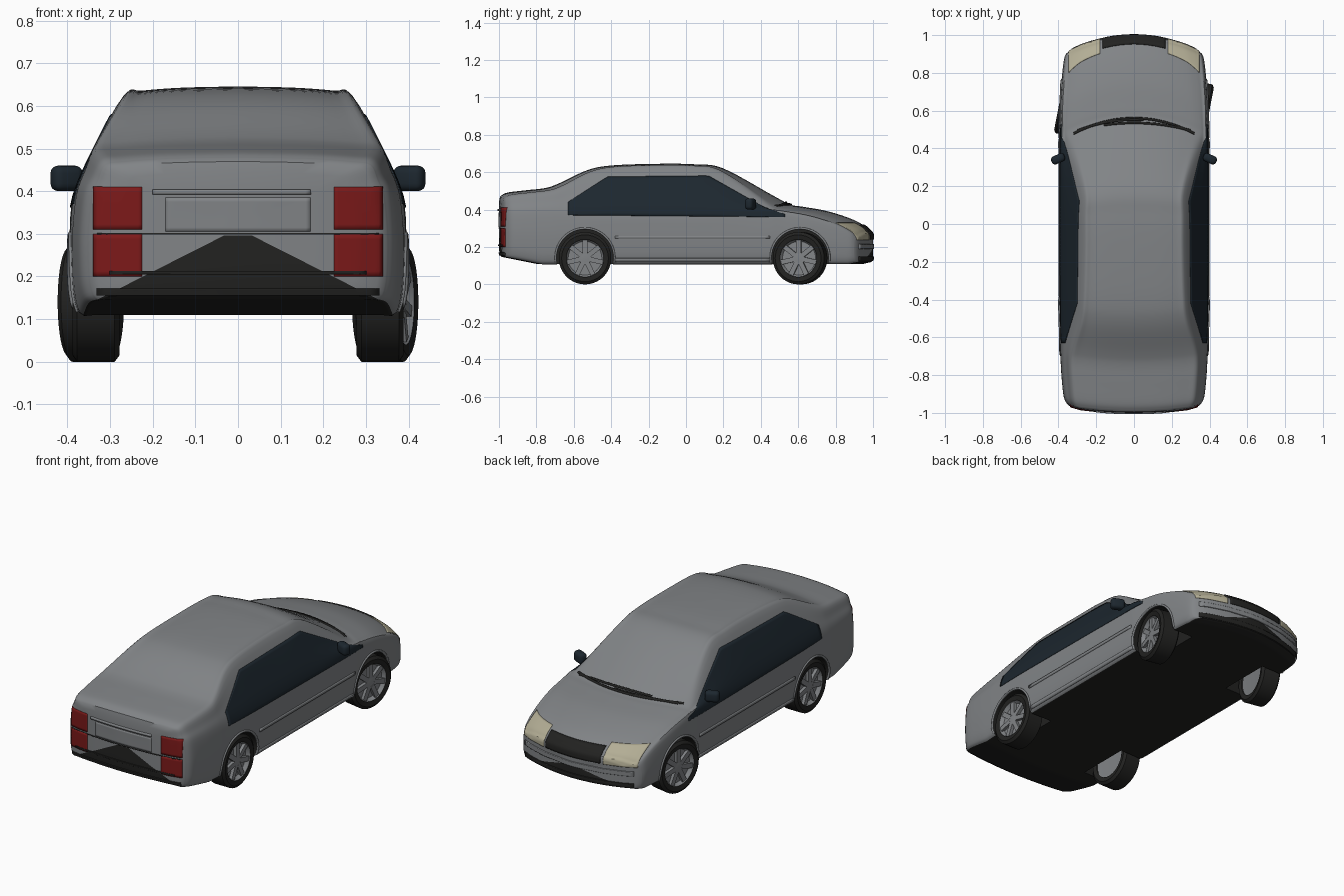
import bpy, bmesh
from math import sin, cos, pi, radians
from mathutils import Vector, Matrix
from mathutils.bvhtree import BVHTree

if "Cube" in bpy.data.objects:
    bpy.data.objects.remove(bpy.data.objects["Cube"])


def material(name, r, g, b):
    m = bpy.data.materials.new(name)
    m.diffuse_color = (r, g, b, 1)
    m.use_nodes = True
    m.node_tree.nodes["Principled BSDF"].inputs["Base Color"].default_value = m.diffuse_color
    return m


PAINT = material("paint", 0.22, 0.23, 0.24)
DARK = material("dark_rubber", 0.016, 0.016, 0.015)
GLASS = material("tinted_glass", 0.012, 0.02, 0.028)
RED = material("red_lens", 0.2, 0.01, 0.01)
CREAM = material("lamp_lens", 0.45, 0.42, 0.3)


def smooth(ob, angle=35):
    bpy.ops.object.select_all(action='DESELECT')
    ob.select_set(True)
    bpy.context.view_layer.objects.active = ob
    bpy.ops.object.shade_smooth_by_angle(angle=radians(angle))


def add(name, bm, *mats, angle=35):
    bmesh.ops.recalc_face_normals(bm, faces=bm.faces)
    me = bpy.data.meshes.new(name)
    bm.to_mesh(me)
    bm.free()
    for m in mats:
        me.materials.append(m)
    ob = bpy.data.objects.new(name, me)
    bpy.context.collection.objects.link(ob)
    smooth(ob, angle)
    return ob


def spline(pts, steps):
    """Catmull-Rom through tuples of any length."""
    out = []
    for i in range(len(pts) - 1):
        a, b, c, d = (Vector(pts[max(0, min(len(pts) - 1, i + k))]) for k in (-1, 0, 1, 2))
        for s in range(steps):
            t = s / steps
            out.append(b + (c - a) * (t / 2) + (a * 2 - b * 5 + c * 4 - d) * (t * t / 2)
                       + (b * 3 - a - c * 3 + d) * (t ** 3 / 2))
    return out + [Vector(pts[-1])]


def lerp(line, u):
    for (a, p), (b, q) in zip(line, line[1:]):
        if u <= b:
            return p + (q - p) * (u - a) / (b - a)
    return line[-1][1]


# Side profile of the body: y, half width, roof edge x, top z
PROFILE = [(-.985, .348, .31, .478), (-.95, .37, .32, .492), (-.85, .382, .33, .504),
           (-.75, .388, .335, .516), (-.68, .39, .325, .54), (-.53, .394, .285, .61),
           (-.4, .395, .272, .636), (-.15, .395, .265, .645), (.05, .395, .265, .642),
           (.2, .395, .267, .62), (.46, .395, .325, .478), (.555, .395, .345, .428),
           (.62, .393, .345, .416), (.75, .39, .335, .393), (.88, .38, .32, .352),
           (.96, .37, .31, .31), (.985, .36, .3, .285)]


def section(w, wr, zt, zb):
    """Half cross-section from roof centre down to floor centre."""
    ze = zt - .018
    zh, wb = min(.39, ze - .015), .975 * w
    h = zh - zb
    return spline([(0, zt), (.5 * wr, zt - .003), (.85 * wr, zt - .01), (wr, ze),
                   (wr + .56 * (wb - wr), (ze + zh) / 2), (wb, zh), (w, zb + .65 * h),
                   (w, zb + .35 * h), (.985 * w, zb + .12 * h), (.94 * w, zb), (.8 * w, zb), (0, zb)], 4)


rings = []
for y, w, wr, zt in spline(PROFILE, 6):
    bow = lerp([(-1, .03), (-.5, .03), (-.15, 0), (.5, -.09), (1, -.09)], y)
    floor = lerp([(-1, .15), (-.8, .11), (.95, .11), (1, .122)], y)
    rings.append((y, bow, section(w, wr, zt, floor)))


def cap(ring, sign):
    """Shrinking rings that round off an end of the body."""
    y, bow, pts = ring
    zc = (pts[0].y + pts[-1].y) / 2
    return [(y + sign * dy, bow, [Vector((p.x * s, zc + (p.y - zc) * s)) for p in pts])
            for s, dy in ((.95, .009), (.8, .014), (.5, .015), (.1, .015))]


rings = cap(rings[0], -1)[::-1] + rings + cap(rings[-1], 1)
bm = bmesh.new()
loops = []
for y, bow, pts in rings:
    full = [(p.x, p.y) for p in pts] + [(-p.x, p.y) for p in pts[-2:0:-1]]
    loops.append([bm.verts.new((x, y + bow * (x / .37) ** 2, z)) for x, z in full])
n, half = len(loops[0]), len(rings[0][2])
for a, b in zip(loops, loops[1:]):
    for i in range(n):
        f = bm.faces.new((a[i], a[(i + 1) % n], b[(i + 1) % n], b[i]))
        f.material_index = int(half - 9 <= i < half + 7)
bm.faces.new(loops[0])
bm.faces.new(loops[-1])
bmesh.ops.recalc_face_normals(bm, faces=bm.faces)
skin = BVHTree.FromBMesh(bm)
body = add("body_shell", bm, PAINT, DARK)

# Wheel arches cut out of the body
WHEELS = [("rear", -.54, .333, 0), ("front", .61, .345, -11)]
for label, wy, wx, steer in WHEELS:
    for s in (-1, 1):
        bm = bmesh.new()
        bmesh.ops.create_cone(bm, cap_ends=True, segments=48, radius1=.153, radius2=.153, depth=.3,
                              matrix=Matrix.Translation((s * .39, wy, .143)) @ Matrix.Rotation(pi / 2, 4, 'Y'))
        for f in bm.faces:
            f.material_index = 1
        cutter = add("arch_cutter", bm, PAINT, DARK)
        cutter.hide_render = True
        mod = body.modifiers.new("arch", 'BOOLEAN')
        mod.operation, mod.object, mod.solver = 'DIFFERENCE', cutter, 'EXACT'
        bpy.context.view_layer.objects.active = body
        bpy.ops.object.modifier_apply(modifier=mod.name)
        bpy.data.objects.remove(cutter)
smooth(body)


def patch(name, mat, axis, s, low, high, nu=30, nv=8, thick=.006):
    """Panel between two outlines, laid on the body seen along an axis."""
    bm = bmesh.new()
    grid = {}
    u0, u1 = low[0][0], low[-1][0]
    for i in range(nu + 1):
        u = u0 + (u1 - u0) * i / nu
        for j in range(nv + 1):
            v = lerp(low, u) + (lerp(high, u) - lerp(low, u)) * j / nv
            o, d = ((s * 2, u, v), (-s, 0, 0)) if axis == 'x' else ((u, s * 2, v), (0, -s, 0))
            hit = skin.ray_cast(Vector(o), Vector(d))
            if hit[0]:
                grid[i, j] = bm.verts.new(hit[0])
    for i in range(nu):
        for j in range(nv):
            k = [(i, j), (i + 1, j), (i + 1, j + 1), (i, j + 1)]
            if all(q in grid for q in k):
                bm.faces.new([grid[q] for q in k])
    mod = add(name, bm, mat).modifiers.new("thickness", 'SOLIDIFY')
    mod.thickness, mod.offset = thick, 0


def rect(name, mat, axis, s, u0, u1, v0, v1, **kw):
    patch(name, mat, axis, s, [(u0, v0), (u1, v0)], [(u0, v1), (u1, v1)], **kw)


def tube(name, pts, r, mat):
    cu = bpy.data.curves.new(name, 'CURVE')
    cu.dimensions, cu.bevel_depth, cu.bevel_resolution = '3D', r, 2
    sp = cu.splines.new('POLY')
    sp.points.add(len(pts) - 1)
    for p, q in zip(sp.points, pts):
        p.co = (*q, 1)
    cu.materials.append(mat)
    bpy.context.collection.objects.link(bpy.data.objects.new(name, cu))


# Side glass, rub strips, sills and lamps
for s in (-1, 1):
    patch("side_window", GLASS, 'x', s, [(-.63, .37), (.53, .36)],
          [(-.63, .44), (-.42, .575), (.12, .58), (.42, .41), (.53, .375)], nu=60, nv=14)
    rect("side_rub_strip", PAINT, 'x', s, -.38, .45, .245, .26, nv=2, thick=.01)
    rect("sill", PAINT, 'x', s, -.38, .45, .122, .14, nv=2, thick=.01)
    for z in (.2, .31):
        rect("tail_lamp", RED, 'y', -1, *sorted((s * .225, s * .338)), z, z + .1, nu=12)
    rect("headlamp", CREAM, 'y', 1, *sorted((s * .18, s * .345)), .238, .328, nu=24, nv=16)

# Tail and nose trim
rect("boot_handle_bar", PAINT, 'y', -1, -.2, .17, .392, .404, nv=2, thick=.014)
rect("number_plate_panel", PAINT, 'y', -1, -.17, .17, .305, .385, thick=.004)
rect("boot_seam", DARK, 'y', -1, -.33, .33, .298, .302, nv=1)
for name, mat, s, w, z, h in (("tail_bumper_strip", DARK, -1, .3, .205, .008),
                              ("tail_lower_lip", DARK, -1, .33, .156, .016),
                              ("grille", DARK, 1, .165, .24, .075),
                              ("nose_bumper_strip", PAINT, 1, .33, .19, .025),
                              ("nose_lower_lip", DARK, 1, .33, .126, .024)):
    rect(name, mat, 'y', s, -w, w, z, z + h, thick=.01)

# Windscreen base seam and wipers, dropped onto the body from above
for name, x0, x1, y0, bow in (("cowl_seam", -.32, .32, .56, .8), ("wiper", -.16, .3, .535, .45),
                              ("wiper", -.3, .05, .552, .65)):
    xs = [x0 + (x1 - x0) * k / 20 for k in range(21)]
    tube(name, [skin.ray_cast(Vector((x, y0 - bow * x * x, 2)), Vector((0, 0, -1)))[0] for x in xs], .007, DARK)


def lathe(name, profile, mat, mx, seg=40):
    bm = bmesh.new()
    vs = [bm.verts.new((x, 0, r)) for x, r in profile]
    es = [bm.edges.new(e) for e in zip(vs, vs[1:])]
    bmesh.ops.spin(bm, geom=vs + es, cent=(0, 0, 0), axis=(1, 0, 0), angle=2 * pi, steps=seg)
    bmesh.ops.remove_doubles(bm, verts=bm.verts, dist=1e-4)
    bmesh.ops.transform(bm, matrix=mx, verts=bm.verts)
    add(name, bm, mat)


# Wheels: the front pair is steered
TYRE = [(-.05, .1), (-.055, .125), (-.044, .14), (.044, .14), (.055, .125), (.05, .1)]
RIM = [(-.04, 0), (-.045, .102), (.05, .106), (.028, .09), (.028, .034), (.044, .028), (.046, 0)]
for label, wy, wx, steer in WHEELS:
    for s in (-1, 1):
        mx = (Matrix.Translation((s * wx, wy, .14))
              @ Matrix.Rotation(radians(steer) + (pi if s < 0 else 0), 4, 'Z'))
        lathe(label + "_tyre", TYRE, DARK, mx)
        lathe(label + "_rim", RIM, PAINT, mx)
        bm = bmesh.new()
        for k in range(7):
            bmesh.ops.create_cube(bm, size=1, matrix=mx @ Matrix.Rotation(k * 2 * pi / 7, 4, 'X')
                                  @ Matrix.Translation((.036, 0, .06)) @ Matrix.Diagonal((.018, .026, .075, 1)))
        add(label + "_spokes", bm, PAINT)
        # Raised lip following the arch
        angles = [radians(-9 + 198 * k / 24) for k in range(25)]
        hits = [skin.ray_cast(Vector((s * 2, wy + .157 * cos(a), .143 + .157 * sin(a))), Vector((-s, 0, 0)))[0]
                for a in angles]
        tube(label + "_arch_lip", [h for h in hits if h], .006, PAINT)

# Door mirrors
for s in (-1, 1):
    bm = bmesh.new()
    mx = Matrix.Translation((s * .402, .345, .43)) @ Matrix.Rotation(s * radians(-25), 4, 'Z')
    bmesh.ops.create_cube(bm, size=1, matrix=mx @ Matrix.Diagonal((.075, .045, .06, 1)))
    bmesh.ops.bevel(bm, geom=bm.edges[:], offset=.018, segments=4, affect='EDGES', profile=.5)
    add("door_mirror", bm, GLASS, angle=60)
    tube("mirror_stalk", [(s * .355, .37, .405), (s * .39, .355, .415)], .011, GLASS)
